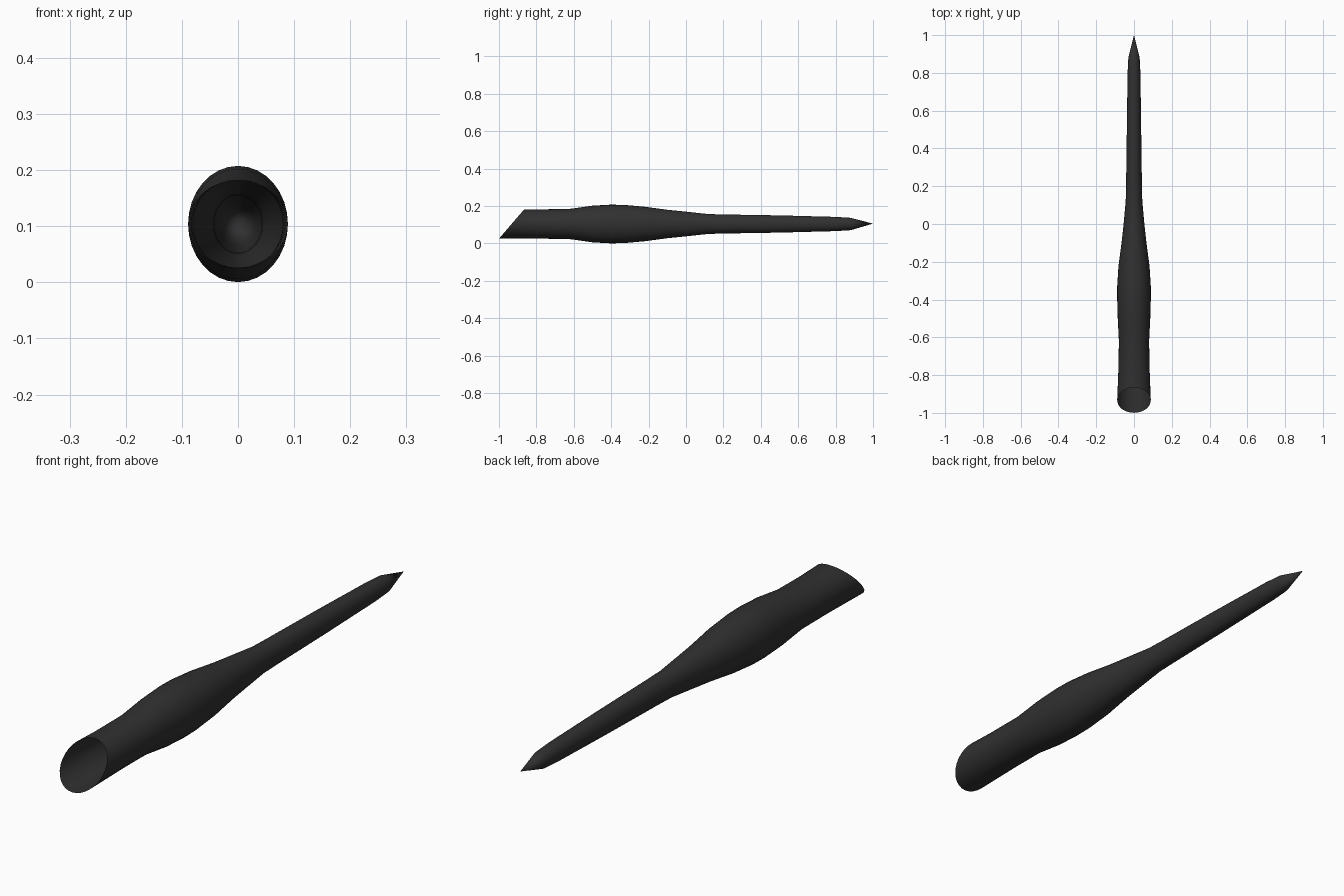
import bpy, bmesh, math

if "Cube" in bpy.data.objects:
    bpy.data.objects.remove(bpy.data.objects["Cube"])

SEGMENTS = 32
CENTRE_Z = 0.104

# Handle profile: distance along y, half width, half height
PROFILE = [
    (-0.9325, 0.089, 0.078), (-0.78, 0.083, 0.078), (-0.62, 0.080, 0.081),
    (-0.50, 0.086, 0.098), (-0.40, 0.089, 0.1035), (-0.33, 0.089, 0.102),
    (-0.22, 0.082, 0.092), (-0.10, 0.066, 0.076), (0.00, 0.055, 0.066),
    (0.12, 0.044, 0.053), (0.20, 0.042, 0.051), (0.50, 0.038, 0.046),
    (0.80, 0.034, 0.038), (0.88, 0.030, 0.033),
]

bm = bmesh.new()
rings = []
for i, (y, rx, rz) in enumerate(PROFILE):
    slant = 0.067 if i == 0 else 0.0  # obliquely cut open end
    ring = []
    for k in range(SEGMENTS):
        a = 2 * math.pi * k / SEGMENTS
        ring.append(bm.verts.new((rx * math.cos(a), y + slant * math.sin(a),
                                  CENTRE_Z + rz * math.sin(a))))
    rings.append(ring)

# Tube walls
for a, b in zip(rings, rings[1:]):
    for k in range(SEGMENTS):
        n = (k + 1) % SEGMENTS
        bm.faces.new((a[k], a[n], b[n], b[k]))

# Pointed tip
tip = bm.verts.new((0, 1.0, CENTRE_Z + 0.002))
for k in range(SEGMENTS):
    bm.faces.new((rings[-1][k], rings[-1][(k + 1) % SEGMENTS], tip))

bmesh.ops.recalc_face_normals(bm, faces=bm.faces)
# Make sure the open shell faces outwards
bm.normal_update()
if sum(f.normal.x * f.calc_center_median().x for f in bm.faces) < 0:
    bmesh.ops.reverse_faces(bm, faces=bm.faces)
for f in bm.faces:
    f.smooth = True

mesh = bpy.data.meshes.new("tapered_handle")
bm.to_mesh(mesh)
bm.free()
handle = bpy.data.objects.new("tapered_handle", mesh)
bpy.context.collection.objects.link(handle)

# Black finish
black = bpy.data.materials.new("black")
black.diffuse_color = (0.03, 0.03, 0.03, 1)
black.use_nodes = True
black.node_tree.nodes["Principled BSDF"].inputs["Base Color"].default_value = black.diffuse_color
mesh.materials.append(black)
